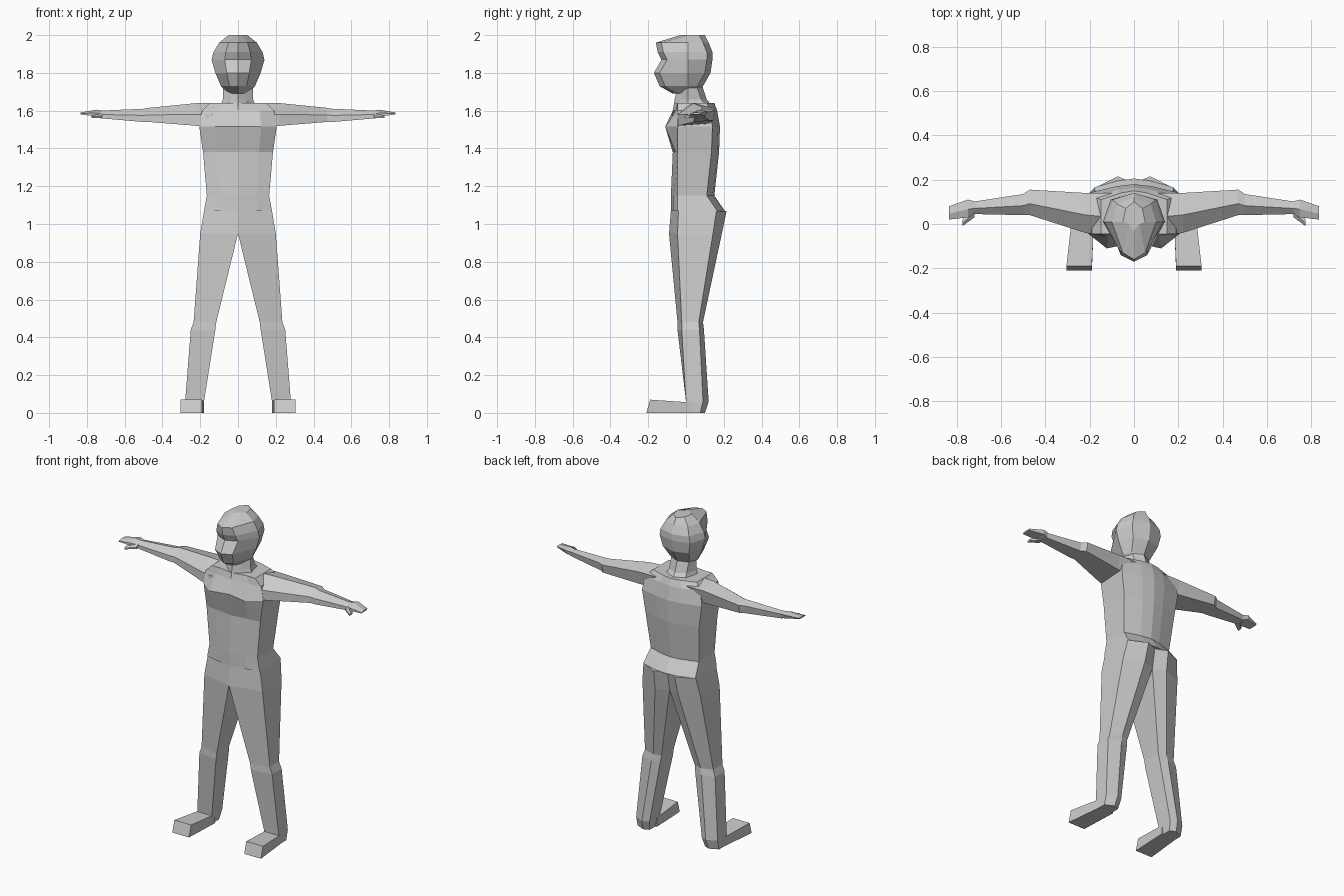
import bpy
import bmesh

default_cube = bpy.data.objects.get("Cube")
if default_cube:
    bpy.data.objects.remove(default_cube, do_unlink=True)

grey = bpy.data.materials.new("plain grey")
grey.use_nodes = True
grey_colour = (0.6, 0.6, 0.6, 1)
grey.diffuse_color = grey_colour
grey.node_tree.nodes["Principled BSDF"].inputs["Base Color"].default_value = grey_colour


def loft(name, rings, mirrored=False):
    """Skin a list of equal-length point rings and cap both ends."""
    bm = bmesh.new()
    loops = [[bm.verts.new(point) for point in ring] for ring in rings]
    count = len(loops[0])
    for lower, upper in zip(loops, loops[1:]):
        for i in range(count):
            j = (i + 1) % count
            bm.faces.new((lower[i], lower[j], upper[j], upper[i]))
    bm.faces.new(loops[0])
    bm.faces.new(loops[-1])
    bmesh.ops.recalc_face_normals(bm, faces=bm.faces)
    mesh = bpy.data.meshes.new(name)
    bm.to_mesh(mesh)
    bm.free()
    mesh.materials.append(grey)
    part = bpy.data.objects.new(name, mesh)
    bpy.context.scene.collection.objects.link(part)
    if mirrored:
        mirror = part.modifiers.new("other side", 'MIRROR')
        mirror.use_axis[0] = True
        mirror.use_mirror_merge = False


def mix(start, end, share):
    return start + (end - start) * share


def symmetric(half, height):
    """Close a half outline, front centre to back centre, into a level ring."""
    other_half = [(-x, y) for x, y in reversed(half[1:-1])]
    return [(x, y, height) for x, y in half + other_half]


def head_ring(height, width, front, back):
    """Eight-sided ring with a narrow face and a broader nape."""
    half = [(0, front), (width / 2, front + 0.03), (width, 0.01),
            (width * 0.75, back - 0.03), (0, back)]
    return symmetric(half, height)


def torso_ring(height, width, front, back, slope=0.015):
    """Ring with flat flanks and a ridged spine; slope sets back the ribs."""
    flank = -0.045
    half = [(0, front), (width * 0.6, front + slope), (width, flank),
            (width, back - 0.04), (width * 0.4, back - 0.01), (0, back)]
    return symmetric(half, height)


def leg_ring(height, inner, outer, front, back):
    """Five-sided ring, deepest toward the inside of the leg."""
    ridge = mix(inner, outer, 0.4)
    outline = [(inner, front), (outer, front / 2), (outer, back * 0.75),
               (ridge, back), (inner, back * 0.85)]
    return [(x, y, height) for x, y in outline]


def foot_ring(along, inner, outer, top, lean):
    """Upright rectangle across the foot, with its top edge leaning back."""
    return [(inner, along, 0), (outer, along, 0),
            (outer, along + lean, top), (inner, along + lean, top)]


def arm_ring(reach, front, back, bottom, top):
    """Five-sided ring across the arm with a ridge along its top."""
    ridge = mix(front, back, 0.45)
    underside = mix(front, back, 0.9)
    outline = [(front, bottom), (front, mix(bottom, top, 0.5)), (ridge, top),
               (back, mix(bottom, top, 0.8)), (underside, mix(bottom, top, 0.1))]
    return [(reach, y, z) for y, z in outline]


# Torso: hips, waist, ribs, chest, shoulders, neck base
loft("torso", [
    torso_ring(height=1.07, width=0.18, front=-0.08, back=0.205),
    torso_ring(height=1.15, width=0.165, front=-0.08, back=0.15),
    torso_ring(height=1.38, width=0.185, front=-0.07, back=0.175),
    torso_ring(height=1.515, width=0.205, front=-0.085, back=0.18, slope=-0.025),
    torso_ring(height=1.6, width=0.19, front=-0.07, back=0.165),
    torso_ring(height=1.64, width=0.15, front=-0.06, back=0.15),
])

# Neck, flaring into the shoulders
loft("neck", [
    head_ring(height=1.6, width=0.1, front=-0.07, back=0.16),
    head_ring(height=1.66, width=0.08, front=-0.06, back=0.11),
    head_ring(height=1.75, width=0.08, front=-0.04, back=0.08),
])

# Head: chin, jaw, nose, eyes, brow, hairline, crown
loft("head", [
    head_ring(height=1.69, width=0.05, front=-0.07, back=0.07),
    head_ring(height=1.73, width=0.09, front=-0.14, back=0.09),
    head_ring(height=1.8, width=0.12, front=-0.17, back=0.13),
    head_ring(height=1.87, width=0.14, front=-0.13, back=0.14),
    head_ring(height=1.91, width=0.13, front=-0.15, back=0.14),
    head_ring(height=1.96, width=0.1, front=-0.16, back=0.12),
    head_ring(height=2, width=0.05, front=-0.03, back=0.1),
])

# Legs: buttock, crotch, above and below the knee, ankle, sole
loft("legs", [
    leg_ring(height=1.07, inner=0, outer=0.18, front=-0.08, back=0.215),
    leg_ring(height=0.95, inner=0, outer=0.2, front=-0.09, back=0.19),
    leg_ring(height=0.48, inner=0.115, outer=0.235, front=-0.045, back=0.09),
    leg_ring(height=0.44, inner=0.12, outer=0.25, front=-0.045, back=0.095),
    leg_ring(height=0.06, inner=0.18, outer=0.28, front=0, back=0.12),
    leg_ring(height=0, inner=0.19, outer=0.28, front=0, back=0.1),
], mirrored=True)

# Feet, turned slightly outward
loft("feet", [
    foot_ring(along=0.03, inner=0.18, outer=0.28, top=0.055, lean=0),
    foot_ring(along=-0.21, inner=0.19, outer=0.305, top=0.07, lean=0.02),
], mirrored=True)

# Arms: root inside the chest, shoulder, elbow, forearm, wrist
loft("arms", [
    arm_ring(reach=0.1, front=-0.06, back=0.14, bottom=1.52, top=1.64),
    arm_ring(reach=0.22, front=-0.04, back=0.14, bottom=1.52, top=1.64),
    arm_ring(reach=0.47, front=0.04, back=0.155, bottom=1.54, top=1.615),
    arm_ring(reach=0.5, front=0.04, back=0.135, bottom=1.54, top=1.61),
    arm_ring(reach=0.73, front=0.045, back=0.1, bottom=1.56, top=1.6),
], mirrored=True)

# Hands and thumbs
loft("hands", [
    arm_ring(reach=0.71, front=0.05, back=0.1, bottom=1.56, top=1.6),
    arm_ring(reach=0.75, front=0.03, back=0.11, bottom=1.57, top=1.605),
    arm_ring(reach=0.835, front=0.02, back=0.08, bottom=1.58, top=1.59),
], mirrored=True)
loft("thumbs", [
    arm_ring(reach=0.72, front=0.03, back=0.07, bottom=1.56, top=1.585),
    arm_ring(reach=0.775, front=-0.01, back=0.02, bottom=1.56, top=1.575),
], mirrored=True)
